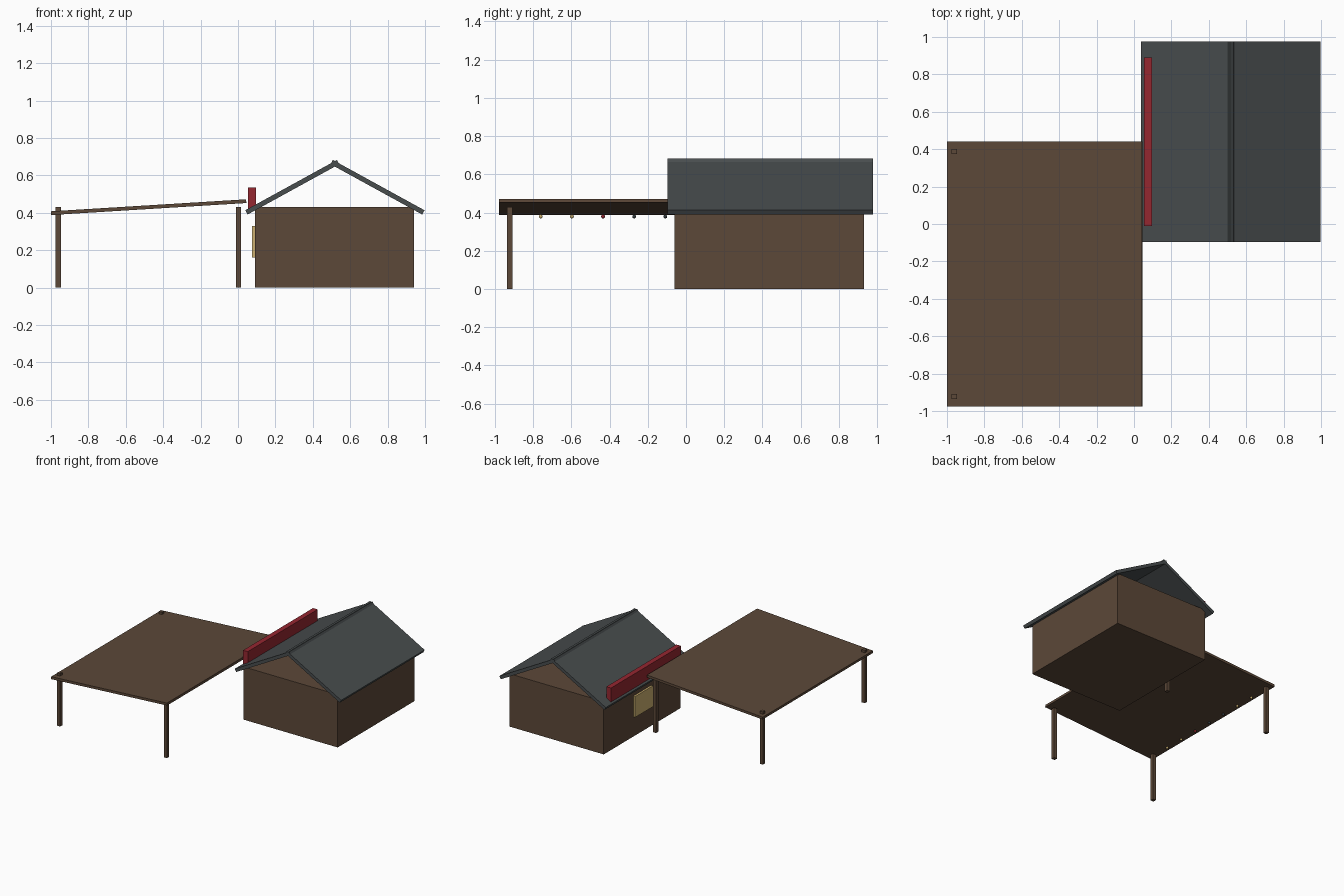
import bpy
import math

if "Cube" in bpy.data.objects:
    bpy.data.objects.remove(bpy.data.objects["Cube"], do_unlink=True)


def material(name, rgb):
    m = bpy.data.materials.new(name)
    m.use_nodes = True
    m.diffuse_color = (*rgb, 1)
    m.node_tree.nodes["Principled BSDF"].inputs["Base Color"].default_value = (*rgb, 1)
    return m


wood = material("brown wood", (0.107, 0.065, 0.040))
slate = material("slate grey", (0.065, 0.074, 0.076))
red = material("sign red", (0.30, 0.020, 0.030))
glow = material("warm yellow", (0.60, 0.43, 0.16))
dark = material("dark bulb", (0.035, 0.045, 0.05))


def box(name, mat, x, y, z):
    """Axis-aligned box from (min, max) pairs."""
    spans = (x, y, z)
    bpy.ops.mesh.primitive_cube_add(size=1, location=[(a + b) / 2 for a, b in spans])
    ob = bpy.context.object
    ob.name = name
    ob.scale = [b - a for a, b in spans]
    ob.data.materials.append(mat)
    return ob


def slab(name, mat, start, end, y, thick):
    """Sloping board whose centre line runs from start to end in the xz plane."""
    dx, dz = end[0] - start[0], end[1] - start[1]
    half = math.hypot(dx, dz) / 2
    ob = box(name, mat, (-half, half), y, (-thick / 2, thick / 2))
    ob.location.x = (start[0] + end[0]) / 2
    ob.location.z = (start[1] + end[1]) / 2
    ob.rotation_euler.y = -math.atan2(dz, dx)
    return ob


# House body with an open-ended pitched roof; the boards cross at the ridge
box("house_walls", wood, (0.09, 0.94), (-0.06, 0.93), (0, 0.43))
mid = 0.518
for side, label in ((-1, "right"), (1, "left")):
    slab("roof_" + label, slate, (mid + side * 0.473, 0.402), (mid - side * 0.017, 0.671),
         (-0.097, 0.977), 0.026)

# Long sign board over the eave and the window below it
box("sign_board", red, (0.053, 0.095), (-0.01, 0.89), (0.415, 0.535))
box("window", glow, (0.074, 0.092), (0.32, 0.55), (0.16, 0.33))

# Sloping canopy on four posts
slab("canopy", wood, (-0.999, 0.398), (0.044, 0.462), (-0.977, 0.44), 0.02)
for x, side in ((-0.961, "outer"), (0.002, "inner")):
    for y, end in ((-0.922, "front"), (0.388, "back")):
        box(f"post_{side}_{end}", wood, (x - 0.014, x + 0.014), (y - 0.014, y + 0.014), (0, 0.43))

# Row of small bulbs under the outer canopy edge
for i, mat in enumerate((glow, glow, red, dark, dark, glow, glow)):
    bpy.ops.mesh.primitive_uv_sphere_add(segments=12, ring_count=8, radius=0.01,
                                         location=(-0.96, -0.76 + i * 0.163, 0.379))
    bulb = bpy.context.object
    bulb.name = f"bulb_{i + 1}"
    bulb.data.materials.append(mat)
    bpy.ops.object.shade_smooth()
